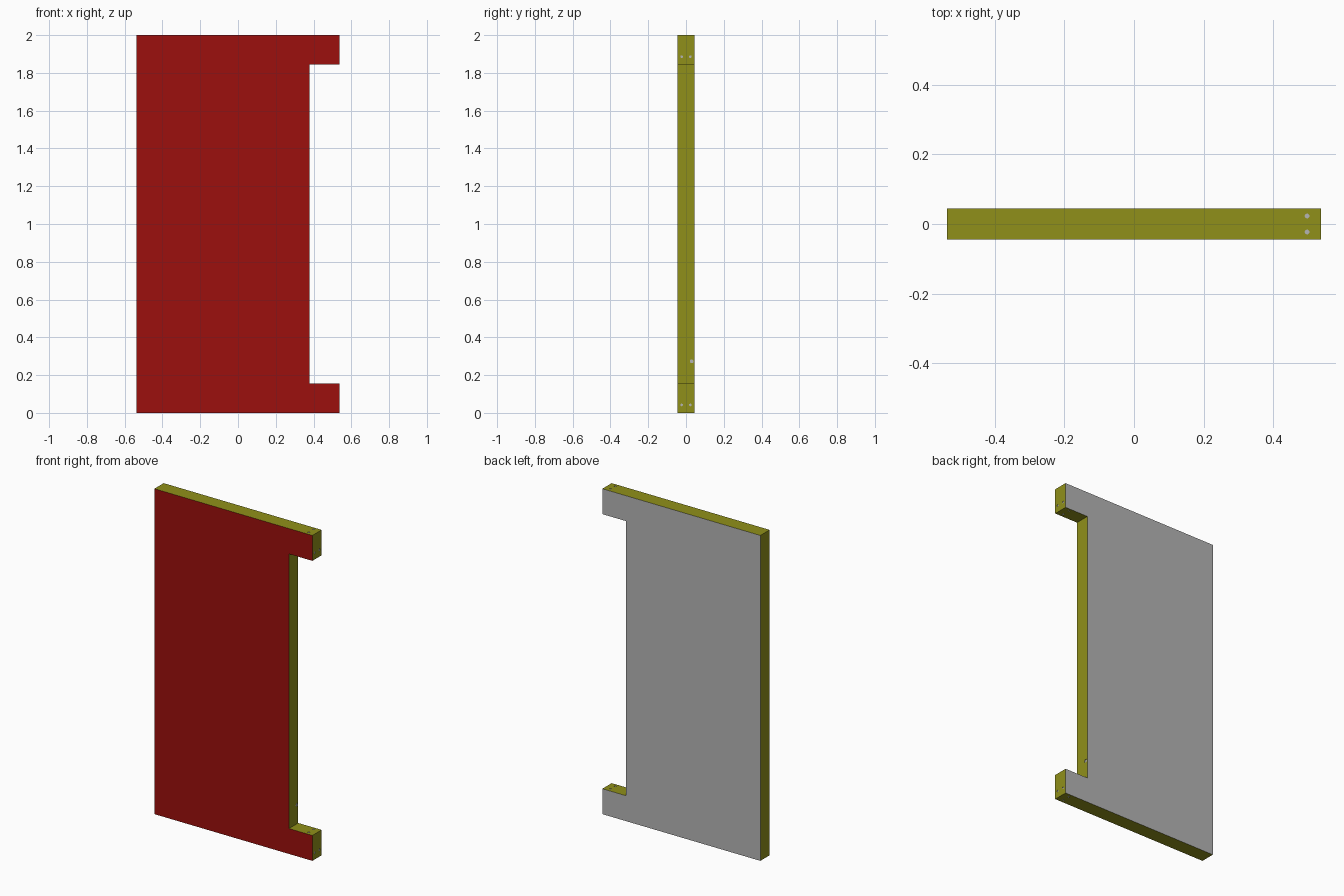
import bpy, bmesh
from mathutils import Vector

if "Cube" in bpy.data.objects:
    bpy.data.objects.remove(bpy.data.objects["Cube"])

W, D, H = 0.537, 0.045, 2.0          # half width, half depth, height
NX, NZ0, NZ1 = 0.378, 0.156, 1.844   # notch edge, notch bottom and top


def material(name, rgb):
    m = bpy.data.materials.new(name)
    m.diffuse_color = (*rgb, 1)
    m.use_nodes = True
    m.node_tree.nodes["Principled BSDF"].inputs["Base Color"].default_value = m.diffuse_color
    return m


red = material("red_face", (0.335, 0.005, 0.004))
olive = material("olive_edge", (0.28, 0.28, 0.01))
grey = material("grey_face", (0.46, 0.46, 0.46))


def new_object(name, bm, mats):
    me = bpy.data.meshes.new(name)
    bm.to_mesh(me)
    bm.free()
    for m in mats:
        me.materials.append(m)
    ob = bpy.data.objects.new(name, me)
    bpy.context.collection.objects.link(ob)
    return ob


# Notched panel: extruded C profile, red front, grey back, olive edges
profile = [(-W, 0), (W, 0), (W, NZ0), (NX, NZ0), (NX, NZ1), (W, NZ1), (W, H), (-W, H)]
bm = bmesh.new()
front = bm.faces.new([bm.verts.new((x, -D, z)) for x, z in profile])
ext = bmesh.ops.extrude_face_region(bm, geom=[front])
bmesh.ops.translate(bm, vec=(0, 2 * D, 0),
                    verts=[v for v in ext["geom"] if isinstance(v, bmesh.types.BMVert)])
bmesh.ops.recalc_face_normals(bm, faces=bm.faces)
for f in bm.faces:
    f.material_index = 0 if f.normal.y < -0.5 else 2 if f.normal.y > 0.5 else 1
panel = new_object("notched_panel", bm, [red, olive, grey])

# Drill cutters: shallow fixing holes in the arms and one in the notch edge
bm = bmesh.new()


def drill(centre, axis, radius, length=0.006):
    rot = Vector((0, 0, 1)).rotation_difference(Vector(axis)).to_matrix().to_4x4()
    rot.translation = centre
    bmesh.ops.create_cone(bm, cap_ends=True, segments=12, radius1=radius,
                          radius2=radius, depth=length, matrix=rot)


for y in (-0.023, 0.023):
    for z in (0.042, 1.886):
        drill((W, y, z), (1, 0, 0), 0.007)
    for z in (0, NZ0, NZ1, H):
        drill((0.497, y, z), (0, 0, 1), 0.007)
drill((NX, 0.03, 0.273), (1, 0, 0), 0.01)
cutter = new_object("hole_cutter", bm, [grey])
cutter.hide_render = True
cutter.hide_set(True)

mod = panel.modifiers.new("holes", 'BOOLEAN')
mod.operation = 'DIFFERENCE'
mod.solver = 'EXACT'
mod.material_mode = 'TRANSFER'
mod.object = cutter
